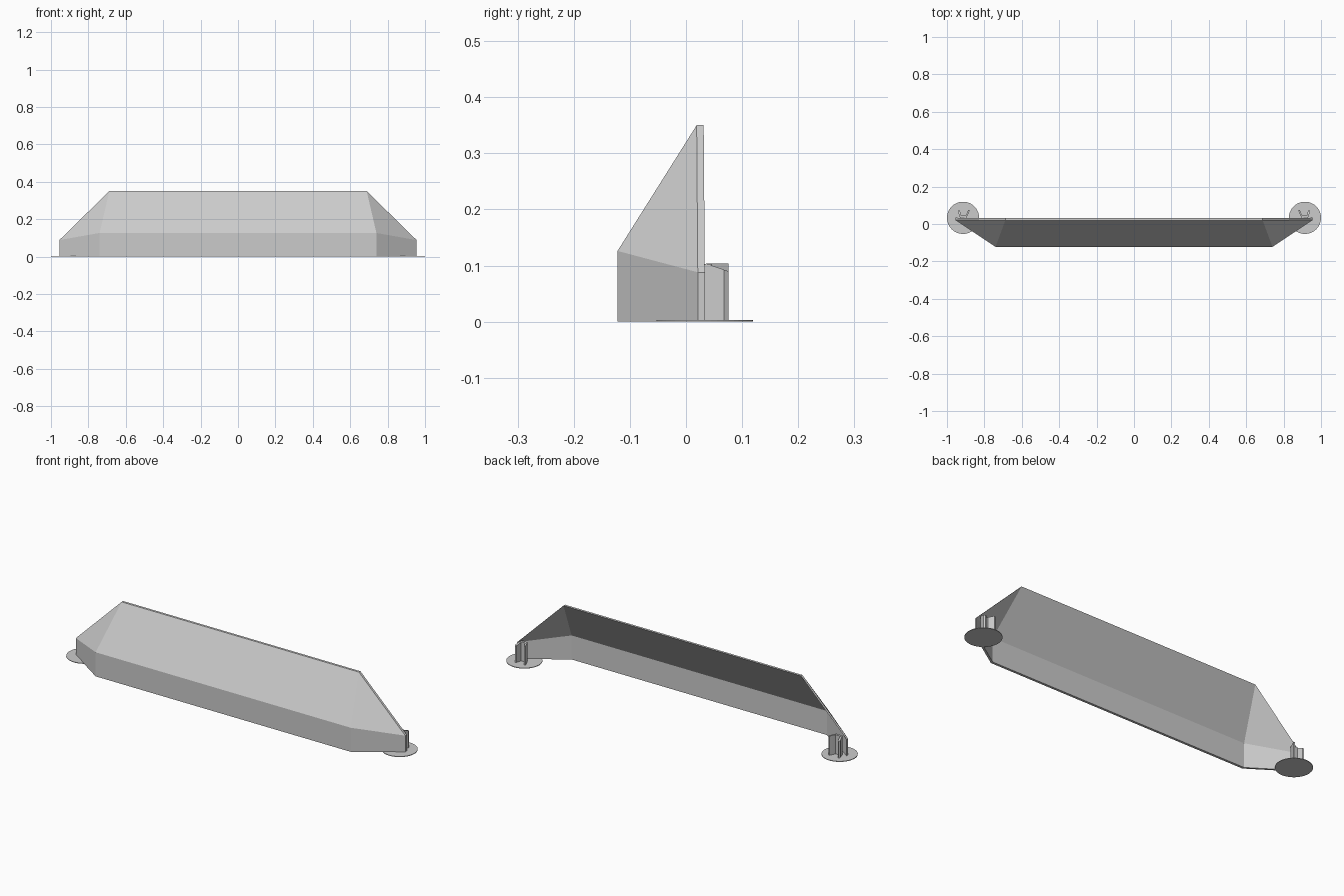
import bpy, bmesh

if "Cube" in bpy.data.objects:
    bpy.data.objects.remove(bpy.data.objects["Cube"])

mat = bpy.data.materials.new("plain grey")
mat.diffuse_color = (0.6, 0.6, 0.6, 1)
mat.use_nodes = True
mat.node_tree.nodes["Principled BSDF"].inputs["Base Color"].default_value = mat.diffuse_color


def finish(name, bm):
    bmesh.ops.recalc_face_normals(bm, faces=bm.faces)
    me = bpy.data.meshes.new(name)
    bm.to_mesh(me)
    bm.free()
    me.materials.append(mat)
    ob = bpy.data.objects.new(name, me)
    bpy.context.collection.objects.link(ob)
    return ob


def extrude(bm, faces, vec):
    r = bmesh.ops.extrude_face_region(bm, geom=faces)
    vs = [g for g in r["geom"] if isinstance(g, bmesh.types.BMVert)]
    bmesh.ops.translate(bm, verts=vs, vec=vec)
    return vs


# Faceted shell: outer skin thickened towards the back
bm = bmesh.new()
pts = [(0.74, -0.122, 0), (0.74, -0.122, 0.126), (0.688, 0.019, 0.35),
       (0.955, 0.021, 0.088), (0.955, 0.021, 0)]
R = [bm.verts.new(p) for p in pts]
L = [bm.verts.new((-x, y, z)) for x, y, z in pts]
faces = [bm.faces.new((L[0], R[0], R[1], L[1])),
         bm.faces.new((L[1], R[1], R[2], L[2]))]
for s in (R, L):
    faces.append(bm.faces.new((s[0], s[4], s[3], s[1])))
    faces.append(bm.faces.new((s[1], s[3], s[2])))
bmesh.ops.recalc_face_normals(bm, faces=faces)
extrude(bm, faces, (0, 0.0125, 0))
finish("bumper_shell", bm)


def prism(bm, outline, h, slant=0.0):
    f = bm.faces.new([bm.verts.new((x, y, 0)) for x, y in outline])
    for v in extrude(bm, [f], (0, 0, h)):
        v.co.z -= slant * max(0, v.co.y - 0.035)


for side, s in (("right", 1), ("left", -1)):
    # Thin round foot
    bm = bmesh.new()
    bmesh.ops.create_cone(bm, cap_ends=True, segments=48, radius1=0.086,
                          radius2=0.086, depth=0.003)
    bmesh.ops.translate(bm, verts=bm.verts, vec=(s * 0.914, 0.033, 0.0015))
    finish(side + "_foot_disc", bm)

    # Upright clip: web with two splayed, hooked fins
    bm = bmesh.new()
    prism(bm, [(s * x, y) for x, y in
               [(0.895, 0.033), (0.931, 0.033), (0.931, 0.046), (0.895, 0.046)]], 0.103)
    prism(bm, [(s * x, y) for x, y in
               [(0.922, 0.036), (0.931, 0.036), (0.942, 0.068), (0.937, 0.076),
                (0.931, 0.073)]], 0.104, 0.35)
    prism(bm, [(s * x, y) for x, y in
               [(0.904, 0.036), (0.895, 0.036), (0.884, 0.058), (0.878, 0.074),
                (0.885, 0.076), (0.892, 0.062)]], 0.104)
    finish(side + "_clip", bm)
